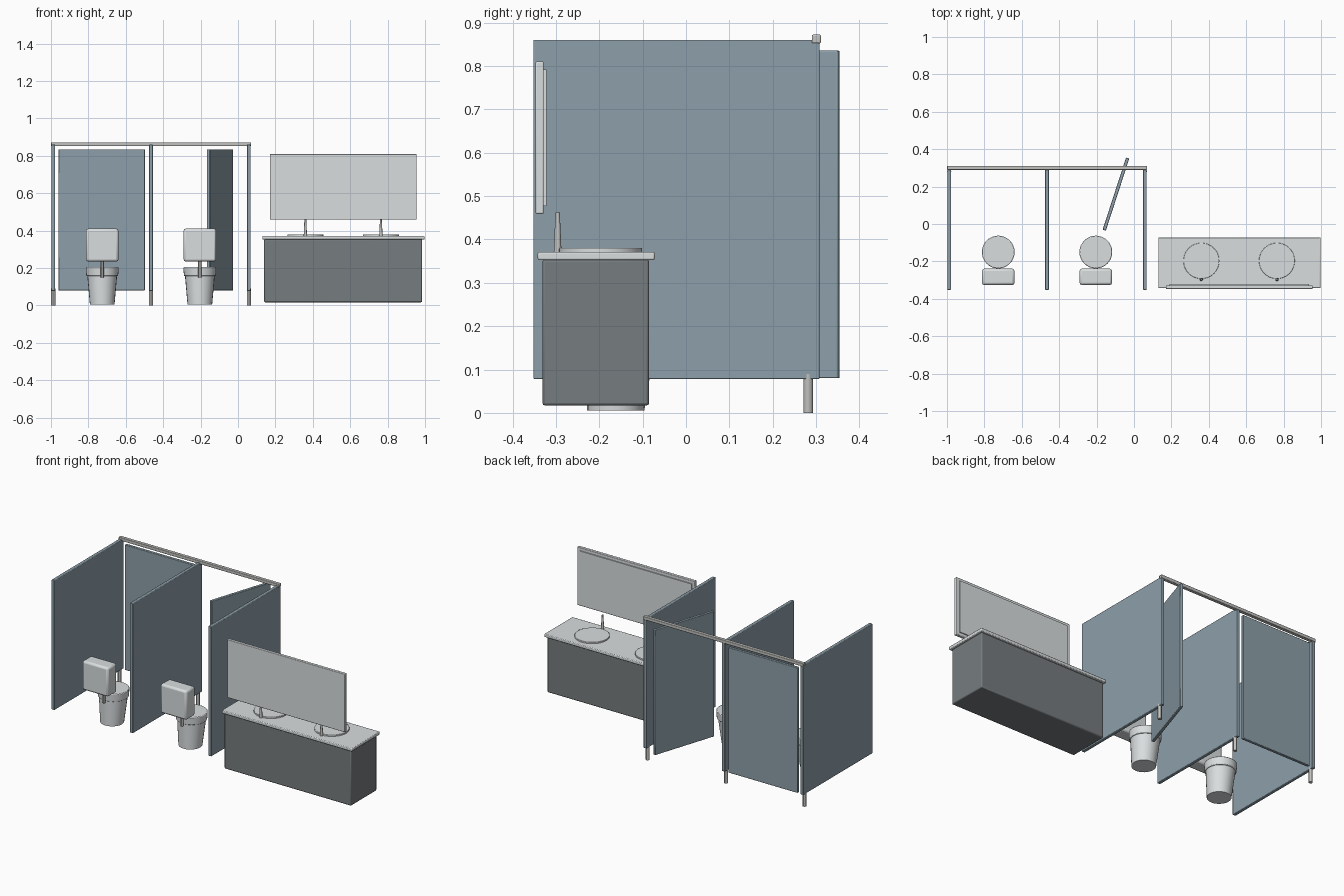
import bpy, math
from mathutils import Vector

cube = bpy.data.objects.get("Cube")
if cube:
    bpy.data.objects.remove(cube, do_unlink=True)


def material(name, rgb):
    m = bpy.data.materials.new(name)
    m.use_nodes = True
    colour = (*rgb, 1)
    m.diffuse_color = colour
    m.node_tree.nodes["Principled BSDF"].inputs["Base Color"].default_value = colour
    return m


SLATE = material("slate panel", (0.27, 0.35, 0.40))
WHITE = material("pale porcelain", (0.70, 0.73, 0.74))
DARK = material("dark cabinet", (0.18, 0.20, 0.21))
METAL = material("brushed metal", (0.54, 0.54, 0.53))


def finish(name, mat, bevel):
    ob = bpy.context.object
    ob.name = name
    ob.data.materials.append(mat)
    if bevel:
        mod = ob.modifiers.new("soft edges", "BEVEL")
        mod.width = bevel
        mod.segments = 2
    bpy.ops.object.shade_smooth_by_angle(angle=math.radians(30))
    return ob


def box(name, mat, x, y, z, bevel=0.003, turn=0):
    """Box from its (min, max) range on each axis, turned about z."""
    lo, hi = Vector((x[0], y[0], z[0])), Vector((x[1], y[1], z[1]))
    bpy.ops.mesh.primitive_cube_add(size=1, location=(lo + hi) / 2)
    ob = bpy.context.object
    ob.scale = hi - lo
    bpy.ops.object.transform_apply(location=False, rotation=False, scale=True)
    ob.rotation_euler.z = turn
    return finish(name, mat, bevel)


def cone(name, mat, x, y, z, r_low, r_top, sides=24, bevel=0.0):
    bpy.ops.mesh.primitive_cone_add(vertices=sides, radius1=r_low, radius2=r_top,
                                    depth=z[1] - z[0], location=(x, y, sum(z) / 2))
    return finish(name, mat, bevel)


# Stall partitions, each with a short foot
for side, x in (("right", -0.988), ("middle", -0.465), ("left", 0.058)):
    box(side + "_partition", SLATE, (x - 0.01, x + 0.01), (-0.352, 0.308), (0.078, 0.86))
    cone(side + "_foot", METAL, x, 0.282, (0, 0.09), 0.011, 0.011, 12)

# Header rail over the stall openings
box("header_rail", METAL, (-1.0, 0.07), (0.29, 0.311), (0.852, 0.872))

# Closed door and half-open door
box("closed_door", SLATE, (-0.96, -0.498), (0.291, 0.309), (0.08, 0.835))
box("open_door", SLATE, (-0.299, 0.106), (0.151, 0.169), (0.08, 0.835),
    turn=math.radians(72))

# Toilets
for side, x in (("right", -0.726), ("left", -0.204)):
    box(side + "_tank", WHITE, (x - 0.087, x + 0.087), (-0.326, -0.239), (0.235, 0.411), 0.012)
    bowl = cone(side + "_bowl", WHITE, x, -0.15, (0.006, 0.165), 0.066, 0.080)
    for v in bowl.data.vertices:
        if v.co.z < 0:
            v.co.y -= 0.012
    cone(side + "_seat", WHITE, x, -0.15, (0.157, 0.205), 0.085, 0.088, 32, 0.004)
    cone(side + "_flush_pipe", METAL, x, -0.243, (0.15, 0.24), 0.01, 0.01, 12)

# Vanity cabinet and countertop
box("vanity_cabinet", DARK, (0.14, 0.985), (-0.331, -0.085), (0.017, 0.354), 0.006)
box("countertop", WHITE, (0.13, 0.997), (-0.342, -0.072), (0.352, 0.371), 0.004)

# Basins and taps
for side, x in (("right", 0.36), ("left", 0.764)):
    cone(side + "_basin", WHITE, x, -0.197, (0.368, 0.380), 0.096, 0.096, 40, 0.002)
    cone(side + "_tap", METAL, x, -0.296, (0.37, 0.462), 0.009, 0.005, 12)

# Wall mirror facing the stalls
box("mirror_frame", WHITE, (0.17, 0.955), (-0.347, -0.328), (0.459, 0.81))
box("mirror_glass", WHITE, (0.19, 0.935), (-0.33, -0.322), (0.477, 0.792), 0)
